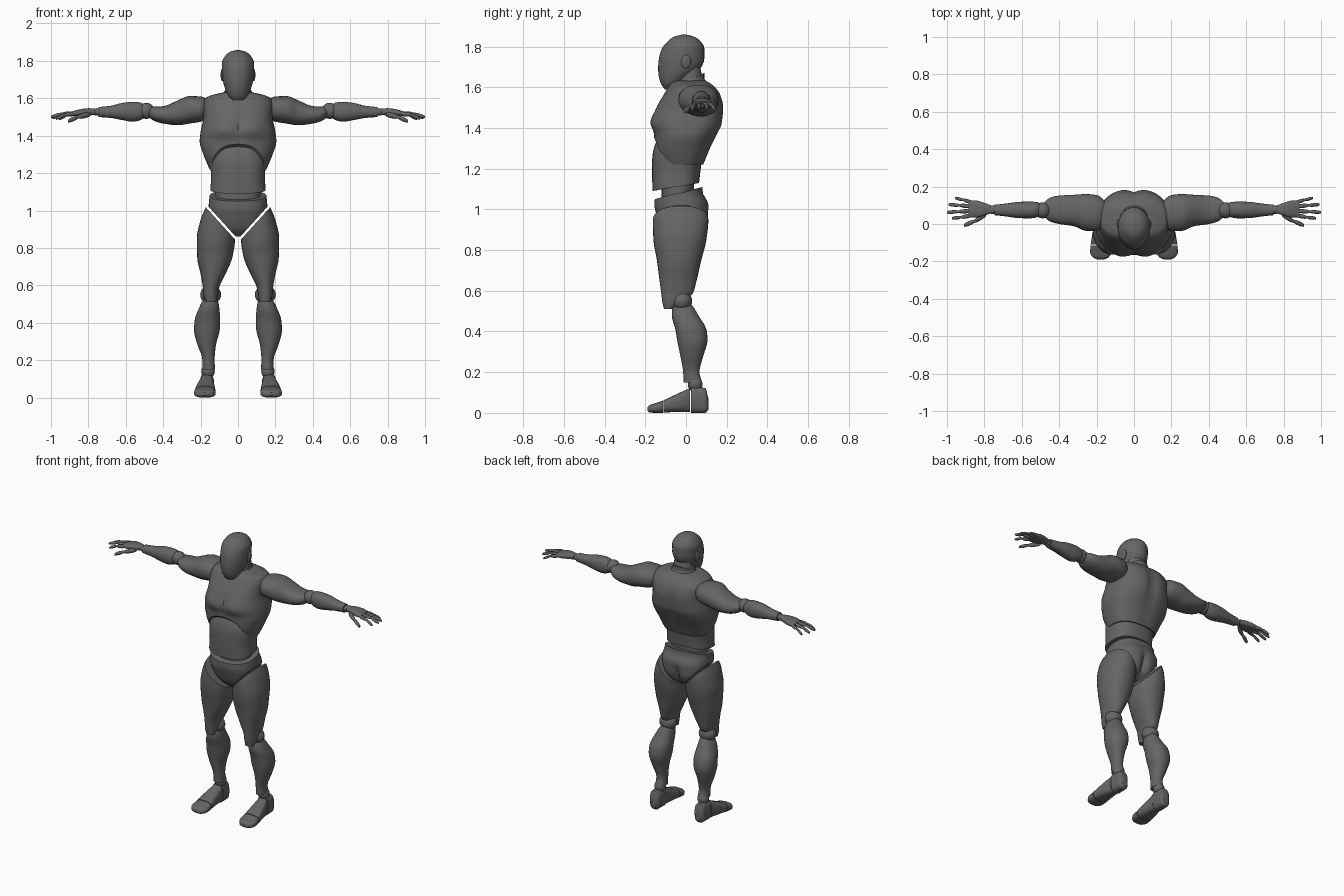
import bpy
import bmesh
from math import cos, sin, pi, exp, radians
from mathutils import Matrix, Vector

default = bpy.data.objects.get("Cube")
if default:
    bpy.data.objects.remove(default, do_unlink=True)

# One matt grey for the whole figure
GREY = (0.13, 0.13, 0.13, 1)
grey = bpy.data.materials.new("dark grey")
grey.use_nodes = True
grey.diffuse_color = GREY
shader = next(n for n in grey.node_tree.nodes if n.type == 'BSDF_PRINCIPLED')
shader.inputs["Base Color"].default_value = GREY
shader.inputs["Roughness"].default_value = 0.6

parts = []
SIDES = (("left_", 1), ("right_", -1))


def finish(bm, name, side=1):
    """Turn a bmesh into a named grey object, mirrored when side is -1."""
    for v in bm.verts:
        v.co.x *= side
    bmesh.ops.recalc_face_normals(bm, faces=bm.faces)
    mesh = bpy.data.meshes.new(name)
    bm.to_mesh(mesh)
    bm.free()
    mesh.materials.append(grey)
    obj = bpy.data.objects.new(name, mesh)
    bpy.context.collection.objects.link(obj)
    parts.append(obj)


def section(stations, t):
    """Smooth monotone interpolation of the cross-section bounds at t."""
    last = len(stations) - 2
    i = 0
    while i < last and t > stations[i + 1][0]:
        i += 1

    def rate(j, k):
        a, b = stations[j], stations[j + 1]
        return (b[k] - a[k]) / (b[0] - a[0])

    def slope(j, k):
        if j == 0 or j > last:
            return rate(min(j, last), k)
        a, b = rate(j - 1, k), rate(j, k)
        return 0 if a * b <= 0 else 2 * a * b / (a + b)

    a, b = stations[i], stations[i + 1]
    h = b[0] - a[0]
    f = min(max((t - a[0]) / h, 0), 1)
    g = 1 - f
    return [a[k] * g * g * (1 + 2 * f) + b[k] * f * f * (1 + 2 * g)
            + h * f * g * (g * slope(i, k) - f * slope(i + 1, k))
            for k in range(1, len(a))]


def flat(c, s):
    return 0


def loft(name, axis, stations, side=1, power=2.2, sides=32, steps=4,
         low=flat, high=flat, sculpt=None, cuts=()):
    """Skin rounded sections along an axis; low and high shape the two rims."""
    stations = sorted(stations)
    first, final = stations[0][0], stations[-1][0]
    levels = [a[0] + (b[0] - a[0]) * k / steps
              for a, b in zip(stations, stations[1:]) for k in range(steps)] + [final]
    bm = bmesh.new()
    rings = []
    for level in levels:
        f = (level - first) / (final - first)
        ring = []
        for j in range(sides):
            c, s = cos(2 * pi * j / sides), sin(2 * pi * j / sides)
            t = level + low(c, s) * (1 - f) + high(c, s) * f
            u0, u1, v0, v1 = section(stations, t)
            bend = lambda w: (1 if w > 0 else -1) * abs(w) ** (2 / power)
            u = (u0 + u1) / 2 + (u1 - u0) / 2 * bend(c)
            v = (v0 + v1) / 2 + (v1 - v0) / 2 * bend(s)
            p = Vector({'X': (t, u, v), 'Y': (u, t, v), 'Z': (u, v, t)}[axis])
            if sculpt:
                sculpt(p)
            ring.append(bm.verts.new(p))
        rings.append(ring)
    for a, b in zip(rings, rings[1:]):
        for j in range(sides):
            k = (j + 1) % sides
            bm.faces.new((a[j], a[k], b[k], b[j]))
    for ring in (rings[0], rings[-1]):
        hub = bm.verts.new(sum((v.co for v in ring), Vector()) / sides)
        for j in range(sides):
            bm.faces.new((ring[j], ring[(j + 1) % sides], hub))
    for point, normal in cuts:
        cut = bmesh.ops.bisect_plane(bm, geom=bm.verts[:] + bm.edges[:] + bm.faces[:],
                                     plane_co=point, plane_no=normal, clear_outer=True)
        rim = [e for e in cut["geom_cut"] if isinstance(e, bmesh.types.BMEdge)]
        bmesh.ops.holes_fill(bm, edges=rim)
    finish(bm, name, side)


def centred(*rows):
    """Stations symmetric in x, given as height, half width, front, back."""
    return [(z, -w, w, front, back) for z, w, front, back in rows]


def ball(name, centre, scale, side=1):
    bm = bmesh.new()
    bmesh.ops.create_uvsphere(bm, u_segments=24, v_segments=16, radius=1,
                              matrix=Matrix.Translation(centre) @ Matrix.Diagonal((*scale, 1)))
    finish(bm, name, side)


def bump(d, width):
    return exp(-(d / width) ** 2)


# Head and neck
loft("head", 'Z', centred(
    (1.59, .03, -.105, -.06), (1.615, .052, -.122, -.03), (1.65, .068, -.133, .025),
    (1.69, .08, -.137, .07), (1.74, .087, -.133, .09), (1.79, .086, -.118, .09),
    (1.83, .066, -.085, .068), (1.85, .04, -.055, .036), (1.858, .008, -.02, .005)),
    power=2)
loft("neck", 'Z', centred((1.57, .085, -.07, .1), (1.63, .068, -.045, .085),
                          (1.72, .058, -.03, .065)), high=lambda c, s: .02 * s)
loft("neck_collar", 'Z', centred((1.6, .078, -.072, .1), (1.625, .08, -.066, .1),
                                 (1.64, .07, -.055, .09)),
     low=lambda c, s: .03 * s, high=lambda c, s: .03 * s)


# Chest with pectorals, sternum and spine grooves, and an arched rib edge
def chest_form(p):
    if p.y < -.04:
        relief = .014 * bump(abs(p.x) - .08, .055) * bump(p.z - 1.435, .05)
        p.y += .01 * bump(p.x, .014) * bump(p.z - 1.46, .07) - relief
    elif p.y > .06:
        p.y -= .018 * bump(p.x, .03) * bump(p.z - 1.46, .13)


loft("chest", 'Z', centred(
    (1.22, .152, -.13, .085), (1.3, .185, -.157, .12), (1.37, .205, -.157, .155),
    (1.42, .2, -.166, .178), (1.5, .186, -.145, .186), (1.56, .188, -.112, .172),
    (1.6, .175, -.088, .145), (1.62, .13, -.075, .12), (1.632, .075, -.06, .1)),
    power=2.5, sides=64, steps=6, sculpt=chest_form,
    low=lambda c, s: .135 * max(0, 1 - 1.2 * c * c) if s < 0 else 0)

# Abdomen and waist
loft("abdomen", 'Z', centred(
    (1.11, .148, -.165, .062), (1.18, .144, -.167, .07), (1.25, .148, -.166, .078),
    (1.32, .14, -.152, .08), (1.38, .1, -.11, .05)),
    power=2.5, sides=48, low=lambda c, s: .02 * s)
loft("waist_core", 'Z', centred((1.04, .12, -.12, .04), (1.16, .12, -.12, .04)))

# Pelvis, trimmed along the hip lines
HIP = Vector((.74, 0, -.67))


def pelvis_form(p):
    if p.y > .02:
        p.y -= .03 * bump(p.x, .02) * bump(p.z - .94, .07)


loft("pelvis", 'Z', centred(
    (.86, .1, -.075, .03), (.9, .13, -.115, .085), (.96, .15, -.14, .11),
    (1.02, .157, -.155, .112), (1.08, .152, -.15, .082)),
    power=2.4, sides=64, sculpt=pelvis_form, high=lambda c, s: .03 * s,
    cuts=[((.09 * m, 0, .946), (HIP.x * m, 0, HIP.z)) for m in (1, -1)])

for prefix, m in SIDES:
    ball(prefix + "ear", (.083, 0, 1.725), (.01, .024, .034), m)

    # Legs
    loft(prefix + "thigh", 'Z', [
        (1.02, .04, .17, -.13, .085), (1, .03, .18, -.15, .1), (.95, .02, .2, -.163, .11),
        (.85, .016, .22, -.16, .1), (.75, .03, .218, -.143, .075),
        (.65, .072, .198, -.13, .052), (.59, .1, .188, -.122, .035),
        (.55, .108, .184, -.117, -.01), (.51, .118, .172, -.108, -.065)],
        m, cuts=[((.1, 0, .938), -HIP)])
    ball(prefix + "knee_joint", (.146, -.02, .55), (.056, .05, .05), m)
    loft(prefix + "shin", 'Z', [
        (.535, .118, .172, -.055, .025), (.515, .106, .19, -.068, .04),
        (.48, .1, .208, -.07, .06), (.41, .095, .232, -.052, .1),
        (.36, .098, .235, -.044, .106), (.28, .118, .216, -.028, .085),
        (.2, .125, .19, -.014, .066), (.15, .123, .19, -.012, .08)], m)
    ball(prefix + "ankle_joint", (.16, .045, .14), (.036, .036, .038), m)
    loft(prefix + "heel", 'Y', [
        (.11, .145, .185, .015, .07), (.095, .132, .2, 0, .122),
        (.025, .128, .204, 0, .13)], m, power=3)
    loft(prefix + "foot", 'Y', [
        (.02, .13, .204, .004, .122), (-.04, .125, .22, .004, .095),
        (-.11, .12, .232, .002, .062)], m, power=2.8)
    loft(prefix + "toes", 'Y', [
        (-.114, .12, .232, 0, .06), (-.15, .12, .235, 0, .048),
        (-.178, .135, .22, .002, .038), (-.19, .16, .195, .01, .026)], m, power=2.8)

    # Arms
    loft(prefix + "upper_arm", 'X', [
        (.15, .01, .12, 1.5, 1.59), (.2, -.038, .155, 1.475, 1.61),
        (.26, -.036, .16, 1.465, 1.612), (.32, -.012, .156, 1.456, 1.59),
        (.4, 0, .152, 1.465, 1.558), (.45, .014, .14, 1.48, 1.556),
        (.478, .038, .118, 1.5, 1.555)], m)
    ball(prefix + "elbow_joint", (.49, .073, 1.533), (.043, .043, .043), m)
    loft(prefix + "forearm", 'X', [
        (.502, .042, .112, 1.495, 1.565), (.525, .034, .118, 1.482, 1.578),
        (.56, .03, .12, 1.475, 1.581), (.62, .032, .118, 1.484, 1.575),
        (.68, .04, .11, 1.495, 1.56), (.745, .047, .103, 1.5, 1.553)], m)
    ball(prefix + "wrist_joint", (.755, .076, 1.527), (.024, .023, .02), m)

    # Hands
    loft(prefix + "palm", 'X', [
        (.765, .056, .1, 1.511, 1.545), (.8, .045, .113, 1.508, 1.547),
        (.85, .034, .126, 1.505, 1.54), (.885, .036, .126, 1.506, 1.53)], m, power=2.6)

    def finger(name, start, middle, end, radius):
        rows = []
        for a, b, r in ((start, middle, radius), (middle, end, radius * .85)):
            a, b = Vector(a), Vector(b)
            for f, size in ((.04, .75), (.25, 1), (.75, .95), (.96, .65)):
                p, w = a.lerp(b, f), r * size
                rows.append((p.x, p.y - w, p.y + w, p.z - w, p.z + w))
        loft(prefix + name, 'X', rows, m, power=2, sides=12, steps=2)

    finger("index_finger", (.87, .045, 1.518), (.925, .036, 1.512), (.975, .03, 1.49), .011)
    finger("middle_finger", (.87, .07, 1.52), (.94, .066, 1.517), (1.002, .062, 1.5), .011)
    finger("ring_finger", (.87, .094, 1.519), (.935, .1, 1.514), (.993, .104, 1.495), .011)
    finger("little_finger", (.865, .116, 1.517), (.915, .129, 1.51), (.96, .14, 1.488), .01)
    finger("thumb", (.79, .052, 1.515), (.855, .014, 1.5), (.91, -.008, 1.477), .014)

# Smooth shading with crisp part rims
bpy.ops.object.select_all(action='DESELECT')
for obj in parts:
    obj.select_set(True)
bpy.context.view_layer.objects.active = parts[0]
bpy.ops.object.shade_smooth_by_angle(angle=radians(40))
